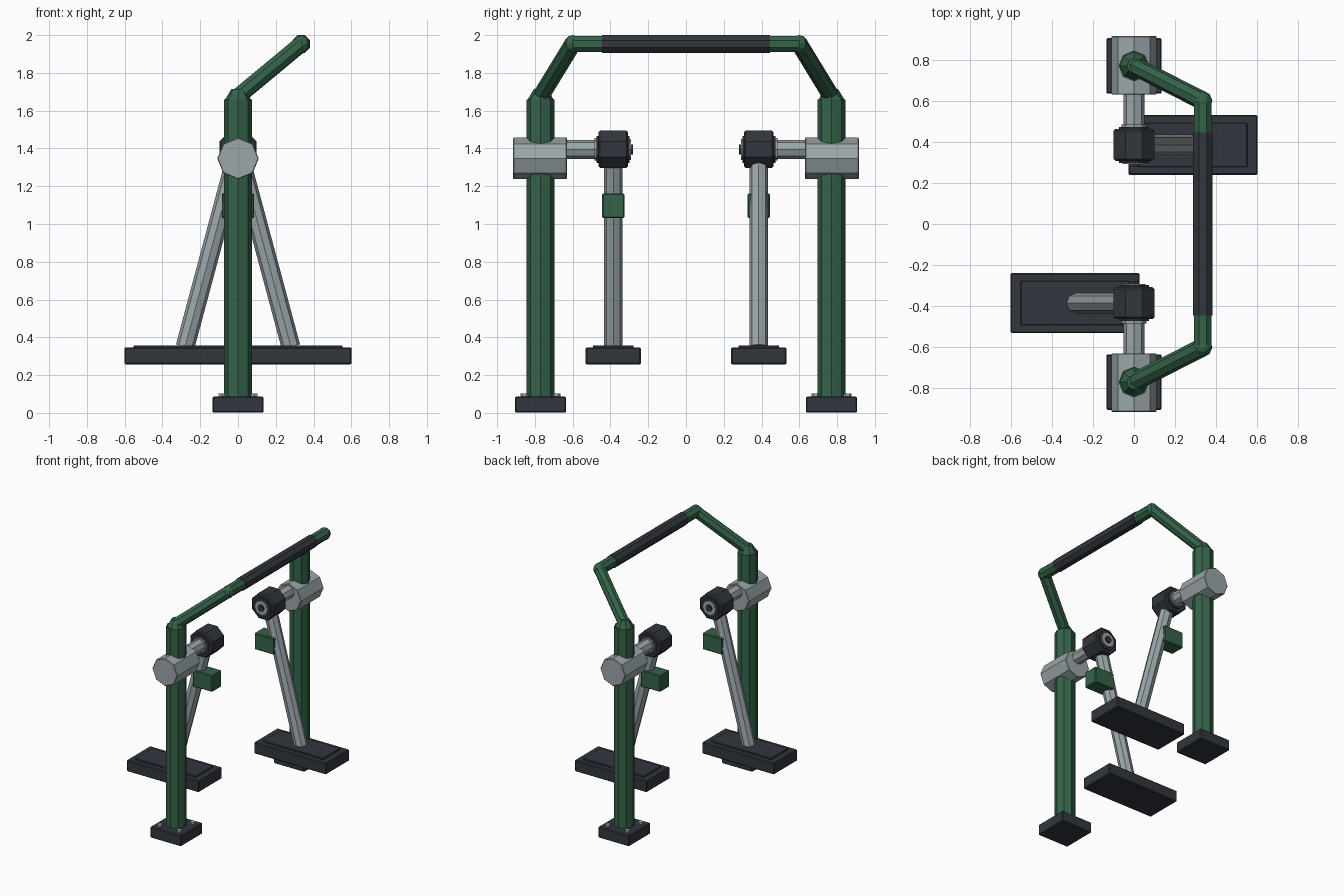
import bpy
from math import pi
from mathutils import Vector, Matrix

cube = bpy.data.objects.get("Cube")
if cube:
    bpy.data.objects.remove(cube, do_unlink=True)


def material(name, color):
    m = bpy.data.materials.new(name)
    m.use_nodes = True
    m.diffuse_color = (*color, 1)
    bsdf = next(n for n in m.node_tree.nodes if n.type == 'BSDF_PRINCIPLED')
    bsdf.inputs["Base Color"].default_value = (*color, 1)
    return m


GREEN = material("frame green", (0.035, 0.125, 0.068))
DARK = material("charcoal", (0.032, 0.037, 0.047))
GREY = material("steel grey", (0.33, 0.38, 0.40))


def finish(name, mat, bevel):
    ob = bpy.context.object
    ob.name = name
    ob.data.materials.append(mat)
    if bevel:
        mod = ob.modifiers.new("Bevel", 'BEVEL')
        mod.width = bevel
        mod.segments = 1
        mod.limit_method = 'ANGLE'
        mod.angle_limit = 1.0
    return ob


def box(name, mat, center, size, bevel=0.006):
    bpy.ops.mesh.primitive_cube_add(size=1, location=center)
    ob = bpy.context.object
    ob.data.transform(Matrix.Diagonal((*size, 1)))
    return finish(name, mat, bevel)


def rod(name, mat, a, b, r, r2=None, sides=8, bevel=0.0, twist=0.0):
    """Faceted cylinder or cone from point a to point b."""
    a, b = Vector(a), Vector(b)
    d = b - a
    bpy.ops.mesh.primitive_cone_add(vertices=sides, radius1=r,
                                    radius2=r if r2 is None else r2,
                                    depth=d.length)
    ob = bpy.context.object
    turn = d.to_track_quat('Z', 'Y').to_matrix().to_4x4()
    ob.data.transform(turn @ Matrix.Rotation(twist, 4, 'Z'))
    ob.location = (a + b) / 2
    return finish(name, mat, bevel)


def ball(name, mat, center, r):
    bpy.ops.mesh.primitive_uv_sphere_add(segments=8, ring_count=6, radius=r,
                                         location=center)
    return finish(name, mat, 0)


FLAT = pi / 8   # turns an octagon so a flat side faces up
BAR_X, BAR_Z, BEND_Y = 0.335, 1.953, 0.6
AXLE_Z = 1.395

for side, s in (("front", -1), ("back", 1)):
    def at(x, y, z):
        return (s * x, s * y, z)

    # Post, foot plate and bolts
    box(side + "_foot", DARK, at(0, 0.77, 0.044), (0.27, 0.27, 0.086))
    for i, (bx, by) in enumerate(((1, 1), (1, -1), (-1, 1), (-1, -1))):
        p = at(bx * 0.085, 0.77 + by * 0.085, 0)
        rod(f"{side}_foot_bolt_{i + 1}", GREY, (p[0], p[1], 0.08),
            (p[0], p[1], 0.103), 0.02, sides=6)
    rod(side + "_post", GREEN, at(0, 0.77, 0.08), at(0, 0.77, 1.66), 0.075)
    rod(side + "_post_cap", GREEN, at(0, 0.77, 1.66), at(0, 0.77, 1.715),
        0.068, 0.035)

    # Sloping tube up to the hand bar
    top, bend = (0, s * 0.77, 1.675), (BAR_X, s * BEND_Y, BAR_Z)
    rod(side + "_slope_tube", GREEN, top, bend, 0.045)
    ball(side + "_bend", GREEN, bend, 0.047)
    rod(side + "_bar_end", GREEN, bend, (BAR_X, s * 0.43, BAR_Z), 0.046,
        twist=FLAT)

    # Bearing housing, axle and pivot knob
    rod(side + "_housing", GREY, at(0, 0.63, 1.347), at(0, 0.915, 1.347),
        0.11, bevel=0.004)
    rod(side + "_axle", GREY, at(0, 0.45, AXLE_Z), at(0, 0.65, AXLE_Z), 0.05)
    rod(side + "_axle_ring", GREY, at(0, 0.46, AXLE_Z),
        at(0, 0.485, AXLE_Z), 0.06)
    rod(side + "_pivot", DARK, at(0, 0.308, AXLE_Z), at(0, 0.462, AXLE_Z),
        0.107, bevel=0.008, twist=FLAT)
    rod(side + "_pivot_collar", DARK, at(0, 0.298, AXLE_Z),
        at(0, 0.473, AXLE_Z), 0.078, twist=FLAT)
    rod(side + "_pivot_washer", GREY, at(0, 0.292, AXLE_Z),
        at(0, 0.31, AXLE_Z), 0.056)
    rod(side + "_pivot_nut", DARK, at(0, 0.28, AXLE_Z),
        at(0, 0.31, AXLE_Z), 0.026)

    # Swinging arm, stop block and footboard
    rod(side + "_arm", GREY, at(0, 0.385, AXLE_Z), at(0.28, 0.385, 0.35),
        0.05)
    box(side + "_stop_block", GREEN, at(0, 0.385, 1.097),
        (0.172, 0.118, 0.13))
    box(side + "_footboard", DARK, at(0.287, 0.385, 0.302),
        (0.63, 0.292, 0.09))
    box(side + "_footboard_pad", DARK, at(0.287, 0.385, 0.348),
        (0.53, 0.216, 0.02), 0.004)

# Padded grip across the top
rod("hand_grip", DARK, (BAR_X, -0.445, BAR_Z), (BAR_X, 0.445, BAR_Z), 0.051,
    twist=FLAT)
